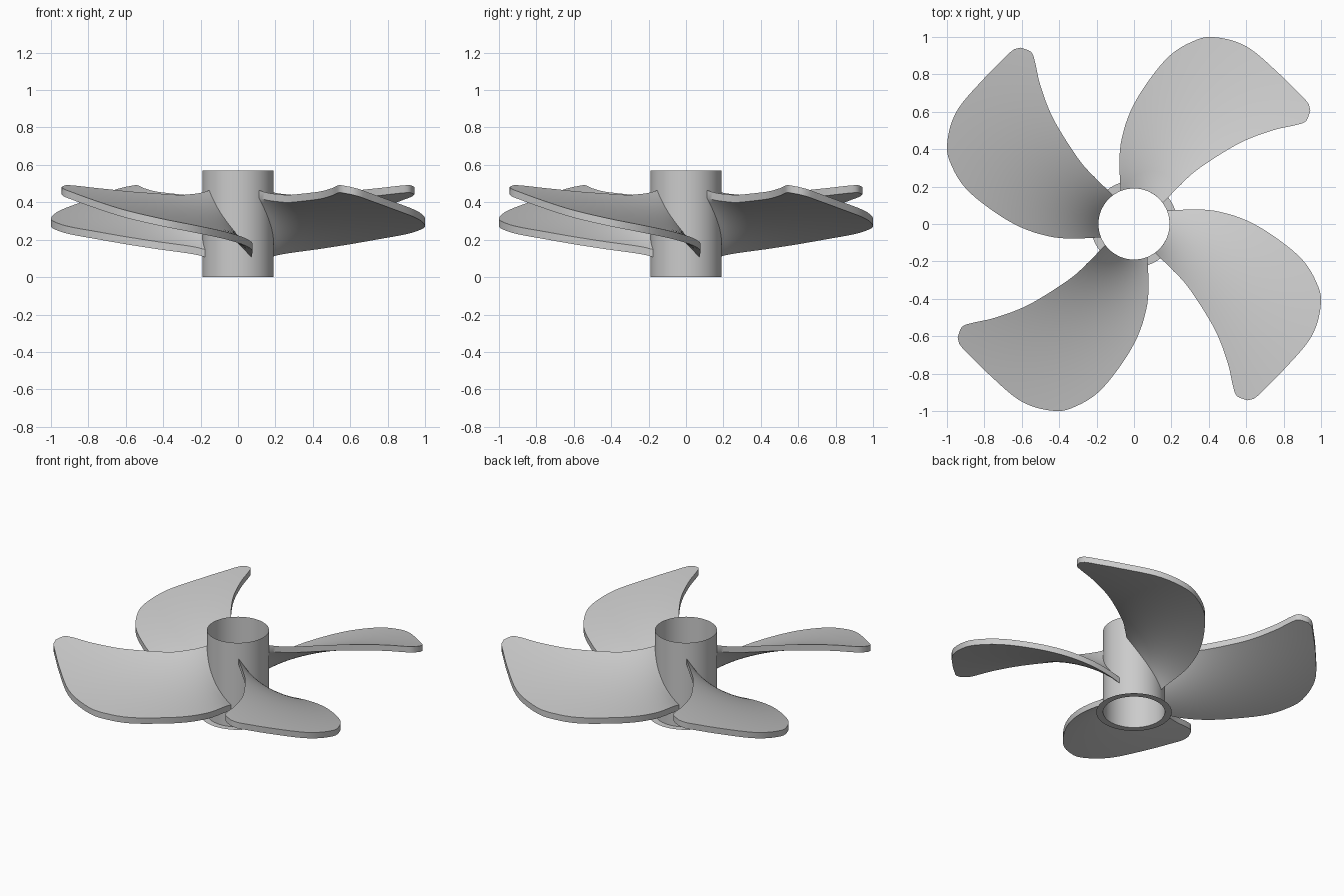
import bpy
import bmesh
import math
from mathutils import Vector

if "Cube" in bpy.data.objects:
    bpy.data.objects.remove(bpy.data.objects["Cube"], do_unlink=True)

HUB_RADIUS, HUB_HEIGHT, FLANGE_RADIUS = 0.19, 0.57, 0.232
THICKNESS = 0.04
ALONG, ACROSS = 48, 16

grey = bpy.data.materials.new("plain grey")
grey.use_nodes = True
colour = (0.6, 0.6, 0.6, 1)
grey.diffuse_color = colour
grey.node_tree.nodes["Principled BSDF"].inputs["Base Color"].default_value = colour


def finish(bm, name, angle=35):
    mesh = bpy.data.meshes.new(name)
    bm.to_mesh(mesh)
    bm.free()
    mesh.materials.append(grey)
    obj = bpy.data.objects.new(name, mesh)
    bpy.context.collection.objects.link(obj)
    bpy.ops.object.select_all(action='DESELECT')
    bpy.context.view_layer.objects.active = obj
    obj.select_set(True)
    bpy.ops.object.shade_smooth_by_angle(angle=math.radians(angle))
    return obj


def smooth_path(points, count):
    """Catmull-Rom curve through the points, resampled at even spacing."""
    p = [Vector(q) for q in points]
    p = [2 * p[0] - p[1]] + p + [2 * p[-1] - p[-2]]
    dense = []
    for a, b, c, d in zip(p, p[1:], p[2:], p[3:]):
        for k in range(20):
            t = k / 20
            dense.append(0.5 * (2 * b + (c - a) * t + (2 * a - 5 * b + 4 * c - d) * t * t
                                + (3 * b - a - 3 * c + d) * t ** 3))
    dense.append(p[-2])
    lengths = [0]
    for a, b in zip(dense, dense[1:]):
        lengths.append(lengths[-1] + (b - a).length)
    result, k = [], 0
    for i in range(count + 1):
        goal = lengths[-1] * i / count
        while k < len(dense) - 2 and lengths[k + 1] < goal:
            k += 1
        span = lengths[k + 1] - lengths[k]
        result.append(dense[k].lerp(dense[k + 1], (goal - lengths[k]) / span))
    return result


def polar(v):
    return Vector((v.length, math.degrees(math.atan2(v.y, v.x))))


def pitch_height(angle):
    """Height of the blade underside at an angle around the hub."""
    t = 23 - angle
    return 0.105 + 0.00419 * t - 0.000014 * t * (80 - t)


# Hub: open tube with a thin flat flange at its foot
bm = bmesh.new()
rings = []
for radius, z in ((HUB_RADIUS, HUB_HEIGHT), (HUB_RADIUS, 0), (FLANGE_RADIUS, 0)):
    rings.append([bm.verts.new((radius * math.cos(a), radius * math.sin(a), z))
                  for a in (math.tau * i / 64 for i in range(64))])
for upper, lower in zip(rings, rings[1:]):
    for i in range(64):
        j = (i + 1) % 64
        bm.faces.new((upper[i], lower[i], lower[j], upper[j]))
finish(bm, "hub")

# Blade outline: bulging outer edge and hollow inner edge, both root to tip
outer_edge = smooth_path([(0.176, 0.072), (0.34, 0.078), (0.46, 0.065), (0.6, 0.02),
                          (0.74, -0.06), (0.89, -0.18), (0.97, -0.3), (1.0, -0.42),
                          (0.95, -0.6), (0.8, -0.78), (0.69, -0.89), (0.65, -0.93),
                          (0.605, -0.943)], ALONG)
inner_edge = smooth_path([(0.112, -0.154), (0.2, -0.24), (0.295, -0.345), (0.43, -0.56),
                          (0.5, -0.74), (0.53, -0.87), (0.55, -0.92), (0.605, -0.943)], ALONG)


def make_blade(name, turn):
    bm = bmesh.new()
    layers = []
    for lift in (0, THICKNESS):
        grid = []
        for a, b in zip(outer_edge, inner_edge):
            row = []
            for j in range(ACROSS + 1):
                r, angle = polar(a).lerp(polar(b), j / ACROSS)
                w = math.radians(angle) + turn
                row.append(bm.verts.new((r * math.cos(w), r * math.sin(w),
                                         pitch_height(angle) + lift)))
            grid.append(row)
        layers.append(grid)
        for lo, hi in zip(grid, grid[1:]):
            for j in range(ACROSS):
                bm.faces.new((lo[j], lo[j + 1], hi[j + 1], hi[j]))
    # Rim walls
    low, high = layers
    for j in (0, ACROSS):
        for i in range(ALONG):
            bm.faces.new((low[i][j], low[i + 1][j], high[i + 1][j], high[i][j]))
    for j in range(ACROSS):
        bm.faces.new((low[0][j], low[0][j + 1], high[0][j + 1], high[0][j]))
    bmesh.ops.remove_doubles(bm, verts=bm.verts, dist=0.0005)
    bmesh.ops.recalc_face_normals(bm, faces=bm.faces)
    finish(bm, name)


for n, side in enumerate(("left", "back", "right", "front")):
    make_blade(side + "_blade", n * math.pi / 2)
